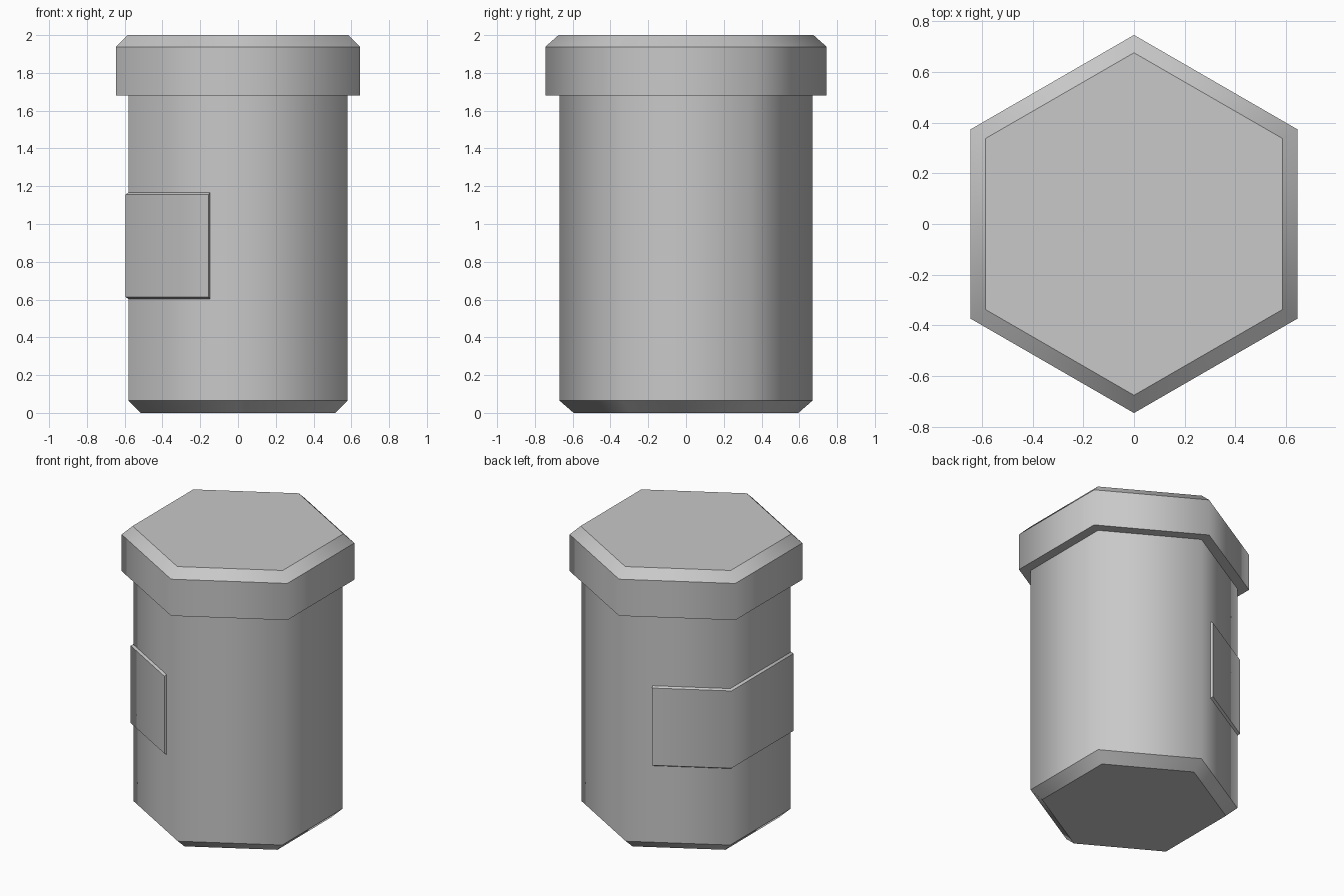
import bpy, bmesh
from math import sin, cos, radians

cube = bpy.data.objects.get("Cube")
if cube:
    bpy.data.objects.remove(cube, do_unlink=True)

COS30 = cos(radians(30))

grey = bpy.data.materials.new("plain grey")
grey.use_nodes = True
colour = (0.58, 0.58, 0.58, 1)
grey.diffuse_color = colour
grey.node_tree.nodes["Principled BSDF"].inputs["Base Color"].default_value = colour


def loft(name, rings, closed_path, keep_soft):
    """Skin a row of equal rings; close the row on itself or cap its ends."""
    bm = bmesh.new()
    rows = [[bm.verts.new(p) for p in ring] for ring in rings]
    count = len(rows[0])
    for low, high in zip(rows, rows[1:]):
        for i in range(count):
            j = (i + 1) % count
            bm.faces.new((low[i], low[j], high[j], high[i]))
    bm.faces.new(rows[0])
    bm.faces.new(rows[-1])
    bmesh.ops.recalc_face_normals(bm, faces=bm.faces)
    # Soft upright corners, crisp rims
    for face in bm.faces:
        face.smooth = True
    for edge in bm.edges:
        edge.smooth = keep_soft(*(v.co for v in edge.verts))
    mesh = bpy.data.meshes.new(name)
    bm.to_mesh(mesh)
    bm.free()
    mesh.materials.append(grey)
    obj = bpy.data.objects.new(name, mesh)
    bpy.context.collection.objects.link(obj)
    return obj


def hexagon(radius, z):
    return [(radius * cos(radians(a)), radius * sin(radians(a)), z)
            for a in range(30, 390, 60)]


def upright(a, b):
    return abs(a.z - b.z) > 0.005


# Jar body with a chamfered foot, and the wider lid with a chamfered top
loft("jar_body", [hexagon(0.595, 0), hexagon(0.67, 0.065), hexagon(0.67, 1.7)],
     False, upright)
loft("lid", [hexagon(0.745, 1.68), hexagon(0.745, 1.938), hexagon(0.675, 2)],
     False, upright)

# Label wrapped round three sides: (distance from axis, height, end position)
section = [(0.575, 0.6, -0.145), (0.595, 0.613, -0.155),
           (0.595, 1.157, -0.155), (0.575, 1.17, -0.145)]


def label_end(side):
    return [(x, side * (d + x / 2) / COS30, z) for d, z, x in section]


def label_corner(side):
    return [(-d, side * d / COS30 / 2, z) for d, z, x in section]


loft("label", [label_end(1), label_corner(1), label_corner(-1), label_end(-1)],
     False, lambda a, b: upright(a, b) and max(a.x, b.x) < -0.3)
